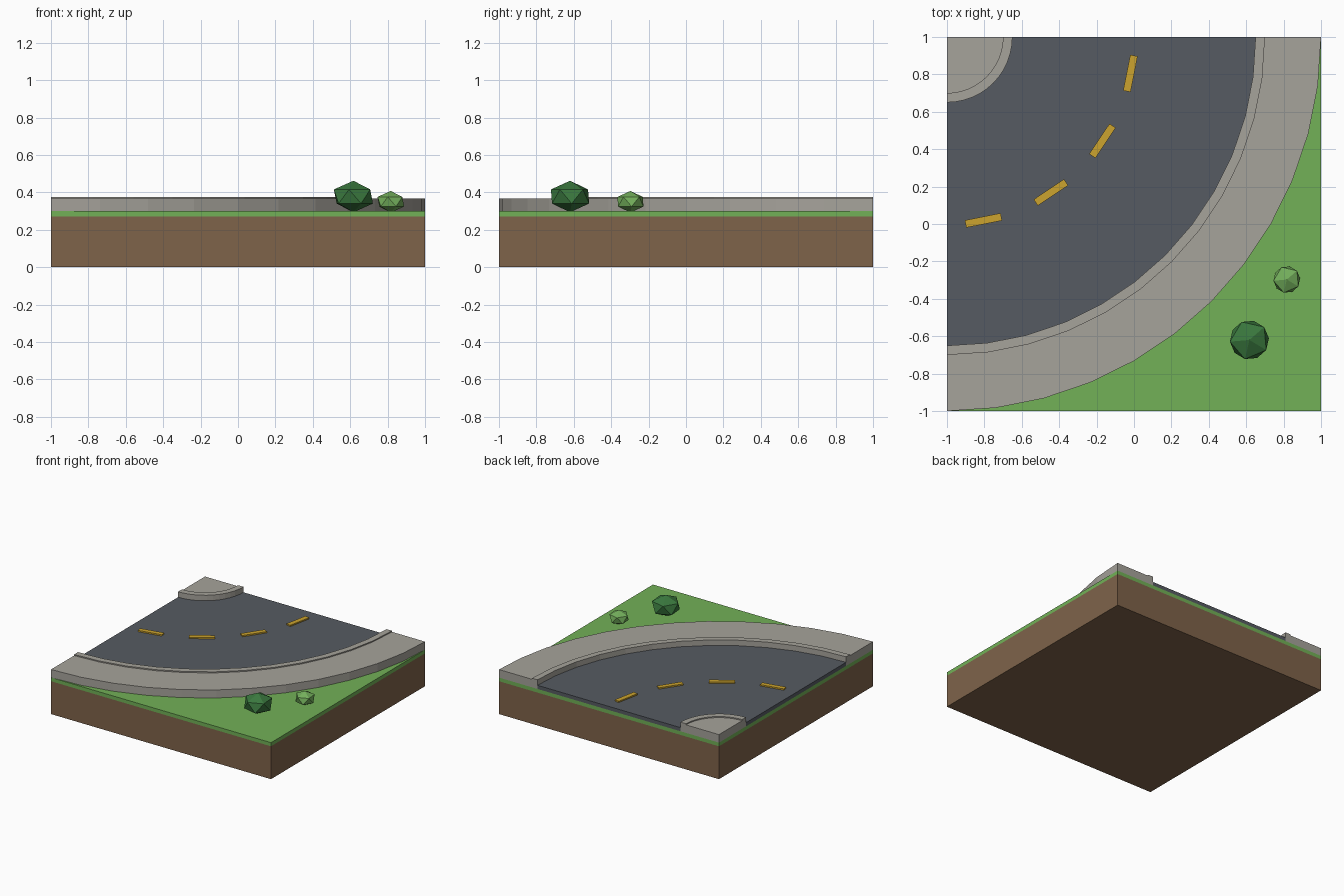
import bpy, bmesh, math
from mathutils import Matrix

if "Cube" in bpy.data.objects:
    bpy.data.objects.remove(bpy.data.objects["Cube"])

CX, CY = -1.0, 1.0      # centre of the bend
STEPS = 12              # flat segments in the quarter turn


def material(name, srgb):
    m = bpy.data.materials.new(name)
    lin = [((c / 255 + 0.055) / 1.055) ** 2.4 for c in srgb]
    m.diffuse_color = (*lin, 1)
    m.use_nodes = True
    m.node_tree.nodes["Principled BSDF"].inputs["Base Color"].default_value = m.diffuse_color
    return m


DIRT = material("dirt brown", (127, 99, 74))
GRASS = material("grass green", (114, 177, 87))
ASPHALT = material("asphalt grey", (86, 91, 98))
PAVING = material("paving grey", (166, 163, 155))
YELLOW = material("line yellow", (204, 163, 46))
DARK_LEAF = material("dark leaf green", (58, 120, 62))
LIGHT_LEAF = material("light leaf green", (116, 176, 92))


def finish(bm, name, mat):
    bmesh.ops.recalc_face_normals(bm, faces=bm.faces)
    me = bpy.data.meshes.new(name)
    bm.to_mesh(me)
    bm.free()
    me.materials.append(mat)
    ob = bpy.data.objects.new(name, me)
    bpy.context.collection.objects.link(ob)
    return ob


def box(name, size, centre, mat, angle=0):
    bm = bmesh.new()
    bmesh.ops.create_cube(bm, size=1)
    bm.transform(Matrix.Translation(centre) @ Matrix.Rotation(angle, 4, 'Z')
                 @ Matrix.Diagonal((*size, 1)))
    return finish(bm, name, mat)


def bend(name, r0, r1, z0, z1, mat):
    """Quarter ring (or wedge when r0 is 0) around the bend centre."""
    bm = bmesh.new()

    def arc(r, z):
        if r == 0:
            return [bm.verts.new((CX, CY, z))] * (STEPS + 1)
        out = []
        for i in range(STEPS + 1):
            a = math.pi / 2 * i / STEPS
            out.append(bm.verts.new((CX + r * math.sin(a), CY - r * math.cos(a), z)))
        return out

    loops = [arc(r0, z0), arc(r1, z0), arc(r1, z1), arc(r0, z1)]
    for k in range(4):
        p, q = loops[k], loops[(k + 1) % 4]
        for i in range(STEPS):
            vs = list(dict.fromkeys([p[i], q[i], q[i + 1], p[i + 1]]))
            if len(vs) > 2:
                bm.faces.new(vs)
    for i in (0, STEPS):
        bm.faces.new([l[i] for l in loops])
    return finish(bm, name, mat)


def bush(name, x, y, z, r, squash, angle, mat):
    bm = bmesh.new()
    bmesh.ops.create_icosphere(bm, subdivisions=1, radius=r)
    bm.transform(Matrix.Translation((x, y, z)) @ Matrix.Rotation(angle, 4, 'Z')
                 @ Matrix.Diagonal((1, 1, squash, 1)))
    return finish(bm, name, mat)


# ground layers
box("dirt_base", (2, 2, 0.27), (0, 0, 0.135), DIRT)
box("grass_layer", (2, 2, 0.03), (0, 0, 0.285), GRASS)

# road with raised kerbs and pavements on both sides
bend("road", 0.35, 1.65, 0.30, 0.33, ASPHALT)
bend("inner_pavement", 0, 0.30, 0.30, 0.366, PAVING)
bend("inner_kerb", 0.30, 0.35, 0.30, 0.375, PAVING)
bend("outer_kerb", 1.65, 1.70, 0.30, 0.375, PAVING)
bend("outer_pavement", 1.70, 2.0, 0.30, 0.366, PAVING)

# dashed centre line
for i in range(4):
    a = math.radians(11.25 + 22.5 * i)
    box(f"lane_dash_{i + 1}", (0.195, 0.04, 0.012),
        (CX + math.sin(a), CY - math.cos(a), 0.335), YELLOW, a)

# low-poly bushes
bush("large_bush", 0.617, -0.62, 0.378, 0.117, 0.72, math.radians(185), DARK_LEAF)
bush("small_bush", 0.817, -0.297, 0.35, 0.08, 0.72, math.radians(185), LIGHT_LEAF)
